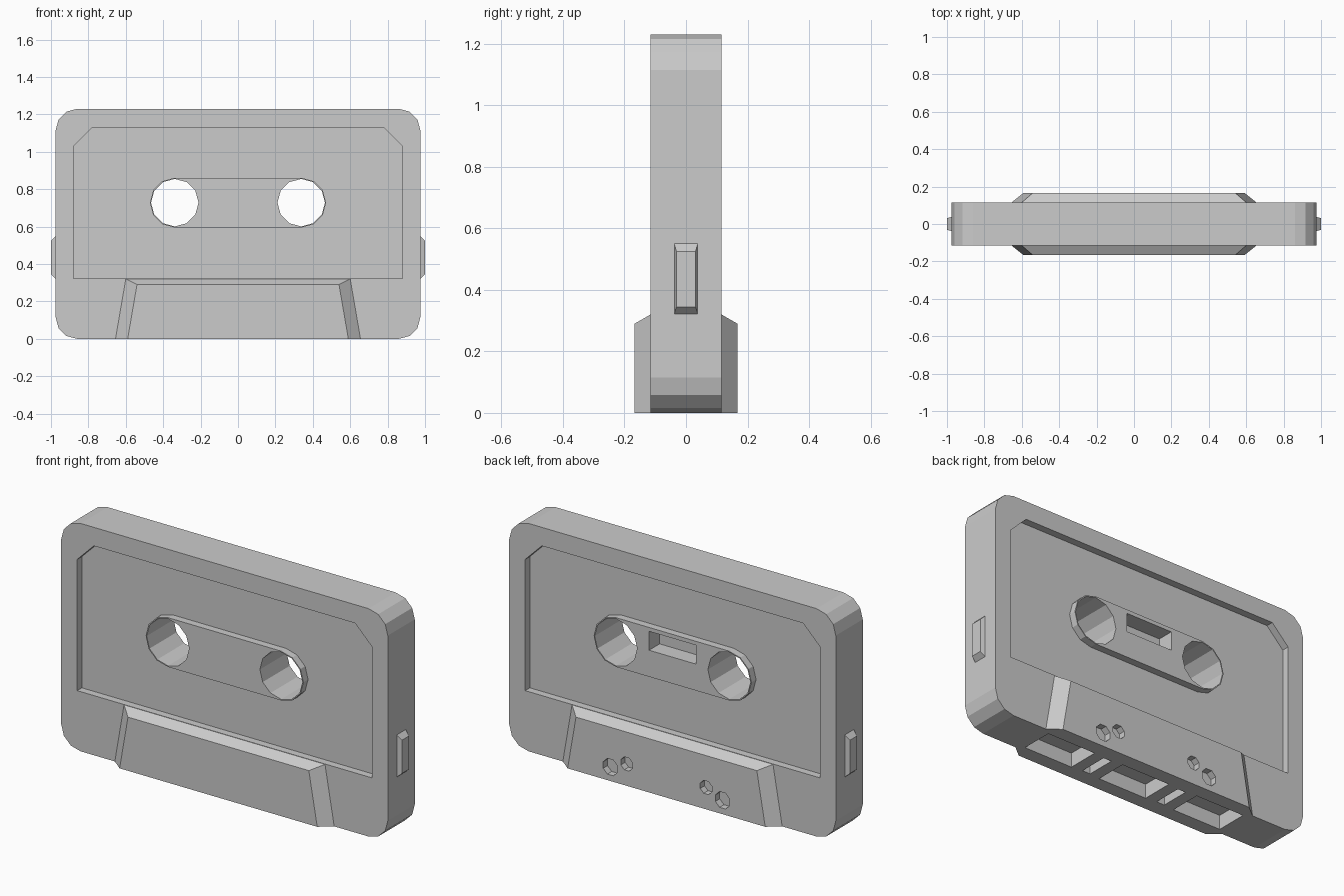
import bpy, bmesh
from math import sin, cos, pi

if "Cube" in bpy.data.objects:
    bpy.data.objects.remove(bpy.data.objects["Cube"])


def loft(name, rings):
    """Closed solid skinned through rings of equal point count."""
    bm = bmesh.new()
    vs = [[bm.verts.new(p) for p in r] for r in rings]
    n = len(rings[0])
    for a, b in zip(vs, vs[1:]):
        for i in range(n):
            j = (i + 1) % n
            bm.faces.new((a[i], a[j], b[j], b[i]))
    bm.faces.new(vs[0])
    bm.faces.new(vs[-1])
    bmesh.ops.recalc_face_normals(bm, faces=bm.faces)
    me = bpy.data.meshes.new(name)
    bm.to_mesh(me)
    bm.free()
    ob = bpy.data.objects.new(name, me)
    bpy.context.collection.objects.link(ob)
    return ob


def slab(name, pts, y0, y1):
    """Prism of an x-z outline between two y planes."""
    return loft(name, [[(x, y, z) for x, z in pts] for y in (y0, y1)])


def box(name, x0, x1, y0, y1, z0, z1):
    return slab(name, [(x0, z0), (x1, z0), (x1, z1), (x0, z1)], y0, y1)


def arc(cx, cz, r, a0, a1, n):
    """n + 1 points from angle a0 to a1 (degrees)."""
    angles = [(a0 + (a1 - a0) * i / n) * pi / 180 for i in range(n + 1)]
    return [(cx + r * cos(a), cz + r * sin(a)) for a in angles]


def combine(target, tool, op):
    """Apply an exact boolean, then drop the helper."""
    tool.hide_render = True
    m = target.modifiers.new("bool", 'BOOLEAN')
    m.operation, m.solver, m.object = op, 'EXACT', tool
    bpy.context.view_layer.update()
    dg = bpy.context.evaluated_depsgraph_get()
    me = bpy.data.meshes.new_from_object(target.evaluated_get(dg))
    target.modifiers.clear()
    target.data = me
    bpy.data.objects.remove(tool)


W, D, H, R = 0.975, 0.115, 1.23, 0.115   # shell half width, half depth, height, corner
HX, HZ = 0.338, 0.728                    # spool hole centre

# Shell with rounded corners
outline = (arc(W - R, H - R, R, 0, 90, 3) + arc(R - W, H - R, R, 90, 180, 3)
           + arc(R - W, R, R, 180, 270, 3) + arc(W - R, R, R, 270, 360, 3))
shell = slab("cassette_shell", outline, -D, D)

# Thick bottom section with sloped sides on both faces
def trapezoid(y, xb, xt, zt):
    return [(-xb, y, 0), (xb, y, 0), (xt, y, zt), (-xt, y, zt)]

thick = loft("thick_section", [
    trapezoid(-0.167, 0.59, 0.54, 0.29), trapezoid(-D, 0.655, 0.6, 0.32),
    trapezoid(D, 0.655, 0.6, 0.32), trapezoid(0.167, 0.59, 0.54, 0.29)])
combine(shell, thick, 'UNION')

# Label recess and raised spool island, front and back
label = [(-0.88, 0.322), (0.88, 0.322), (0.88, 1.03), (0.78, 1.13),
         (-0.78, 1.13), (-0.88, 1.03)]
island = arc(HX, HZ, 0.133, -90, 90, 6) + arc(-HX, HZ, 0.133, 90, 270, 6)
for s in (-1, 1):
    combine(shell, slab("label_cut", label, s * 0.075, s * 0.2), 'DIFFERENCE')
    combine(shell, slab("spool_island", island, s * 0.05, s * D), 'UNION')

for s in (-1, 1):
    # Spool holes right through
    combine(shell, slab("spool_cut", arc(s * HX, HZ, 0.127, 0, 330, 11), -0.3, 0.3), 'DIFFERENCE')
    # Small round pits on the back
    for x, z, r in ((0.335, 0.075, 0.046), (0.237, 0.118, 0.038)):
        pit = arc(s * x, z, r, 22.5, 337.5, 7)
        combine(shell, slab("pit_cut", pit, 0.13, 0.3), 'DIFFERENCE')

# Window pocket on the back
combine(shell, box("window_cut", -0.14, 0.14, 0.025, 0.2, 0.738, 0.84), 'DIFFERENCE')

# Tape openings in the bottom edge
for x, hx, hy in ((-0.47, 0.147, 0.088), (0, 0.147, 0.088), (0.47, 0.147, 0.088),
                  (-0.235, 0.024, 0.08), (0.235, 0.024, 0.08)):
    combine(shell, box("opening_cut", x - hx, x + hx, -hy, hy, -0.1, 0.078), 'DIFFERENCE')

# Side tabs
def tab_ring(x, hy, z0, z1):
    return [(x, -hy, z0), (x, hy, z0), (x, hy, z1), (x, -hy, z1)]

for s, side in ((-1, "left"), (1, "right")):
    loft(side + "_side_tab", [tab_ring(s * 0.96, 0.038, 0.322, 0.55),
                              tab_ring(s * W, 0.038, 0.322, 0.55),
                              tab_ring(s * 1.0, 0.031, 0.345, 0.525)])
